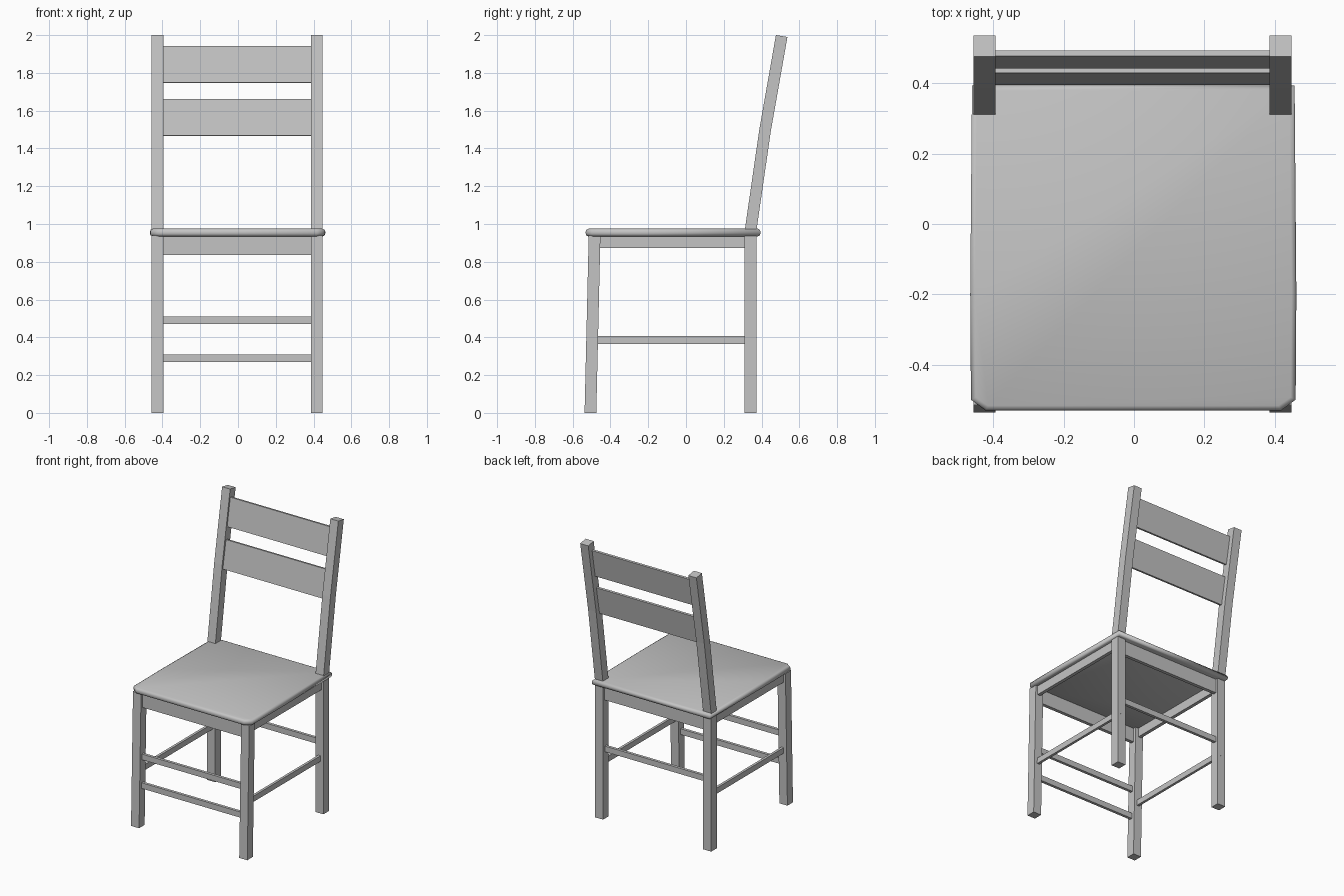
import bpy
import bmesh

cube = bpy.data.objects.get("Cube")
if cube:
    bpy.data.objects.remove(cube, do_unlink=True)

GREY = (0.55, 0.55, 0.55, 1)
mat = bpy.data.materials.new("plain grey")
mat.use_nodes = True
mat.diffuse_color = GREY
bsdf = next(n for n in mat.node_tree.nodes if n.type == "BSDF_PRINCIPLED")
bsdf.inputs["Base Color"].default_value = GREY

MID = -0.0045          # centre line of the frame
INNER, OUTER = 0.39, 0.4525   # inner and outer leg faces from the centre line


def finish(name, bm):
    bmesh.ops.recalc_face_normals(bm, faces=bm.faces)
    mesh = bpy.data.meshes.new(name)
    bm.to_mesh(mesh)
    bm.free()
    mesh.materials.append(mat)
    obj = bpy.data.objects.new(name, mesh)
    bpy.context.collection.objects.link(obj)
    return obj


def loft(name, rings):
    """Skin equal-length rings of points and cap both ends."""
    bm = bmesh.new()
    loops = [[bm.verts.new(p) for p in ring] for ring in rings]
    for a, b in zip(loops, loops[1:]):
        for i in range(len(a)):
            j = (i + 1) % len(a)
            bm.faces.new((a[i], a[j], b[j], b[i]))
    bm.faces.new(loops[0])
    bm.faces.new(loops[-1])
    return finish(name, bm)


def bar(name, x0, x1, sections):
    """Bar whose sections are (y front, z front, y back, z back), bottom to top."""
    x0, x1 = x0 + MID, x1 + MID
    return loft(name, [[(x0, yf, zf), (x1, yf, zf), (x1, yb, zb), (x0, yb, zb)]
                       for yf, zf, yb, zb in sections])


def box(name, x0, x1, y0, y1, z0, z1):
    return bar(name, x0, x1, [(y0, z0, y1, z0), (y0, z1, y1, z1)])


# Legs, side rails and side stretchers, one set per side
for side, s in (("right", -1), ("left", 1)):
    x0, x1 = sorted((s * INNER, s * OUTER))
    bar(side + "_front_leg", x0, x1, [(-0.537, 0, -0.475, 0), (-0.515, 0.938, -0.453, 0.938)])
    bar(side + "_back_leg", x0, x1, [
        (0.31, 0, 0.372, 0), (0.31, 0.96, 0.372, 0.96),
        (0.35, 1.235, 0.411, 1.228), (0.388, 1.5, 0.449, 1.492),
        (0.476, 2.0, 0.537, 1.99)])
    a, b = sorted((s * 0.413, s * 0.437))
    box(side + "_seat_rail", a, b, -0.46, 0.315, 0.872, 0.938)
    a, b = sorted((s * 0.412, s * 0.43))
    box(side + "_stretcher", a, b, -0.48, 0.373, 0.366, 0.406)

# Cross rails and stretchers
box("front_seat_rail", -INNER, INNER, -0.498, -0.474, 0.835, 0.938)
box("back_seat_rail", -INNER, INNER, 0.33, 0.354, 0.835, 0.938)
box("upper_front_stretcher", -INNER, INNER, -0.505, -0.485, 0.47, 0.51)
box("lower_front_stretcher", -INNER, INNER, -0.51, -0.49, 0.27, 0.31)
box("back_stretcher", -INNER, INNER, 0.332, 0.352, 0.47, 0.51)

# Tilted back slats
for name, y, z in (("lower_back_slat", 0.395, 1.468), ("upper_back_slat", 0.443, 1.748)):
    bar(name, -INNER, INNER, [(y, z, y + 0.016, z - 0.002),
                              (y + 0.035, z + 0.194, y + 0.051, z + 0.192)])


# Seat with clipped front corners and a rounded rim
def seat_ring(inset, z):
    half = [(0.42 - inset * 0.5, -0.531 + inset), (0.462 - inset, -0.5 + inset * 0.5),
            (0.464 - inset, -0.2), (0.459 - inset, 0.394 - inset)]
    return ([(x - 0.002, y, z) for x, y in half]
            + [(-x - 0.002, y, z) for x, y in reversed(half)])


seat = loft("seat", [seat_ring(i, z) for i, z in (
    (0.012, 0.935), (0.003, 0.94), (0, 0.95), (0, 0.96), (0.004, 0.97), (0.014, 0.975))])
seat.data.shade_smooth()
